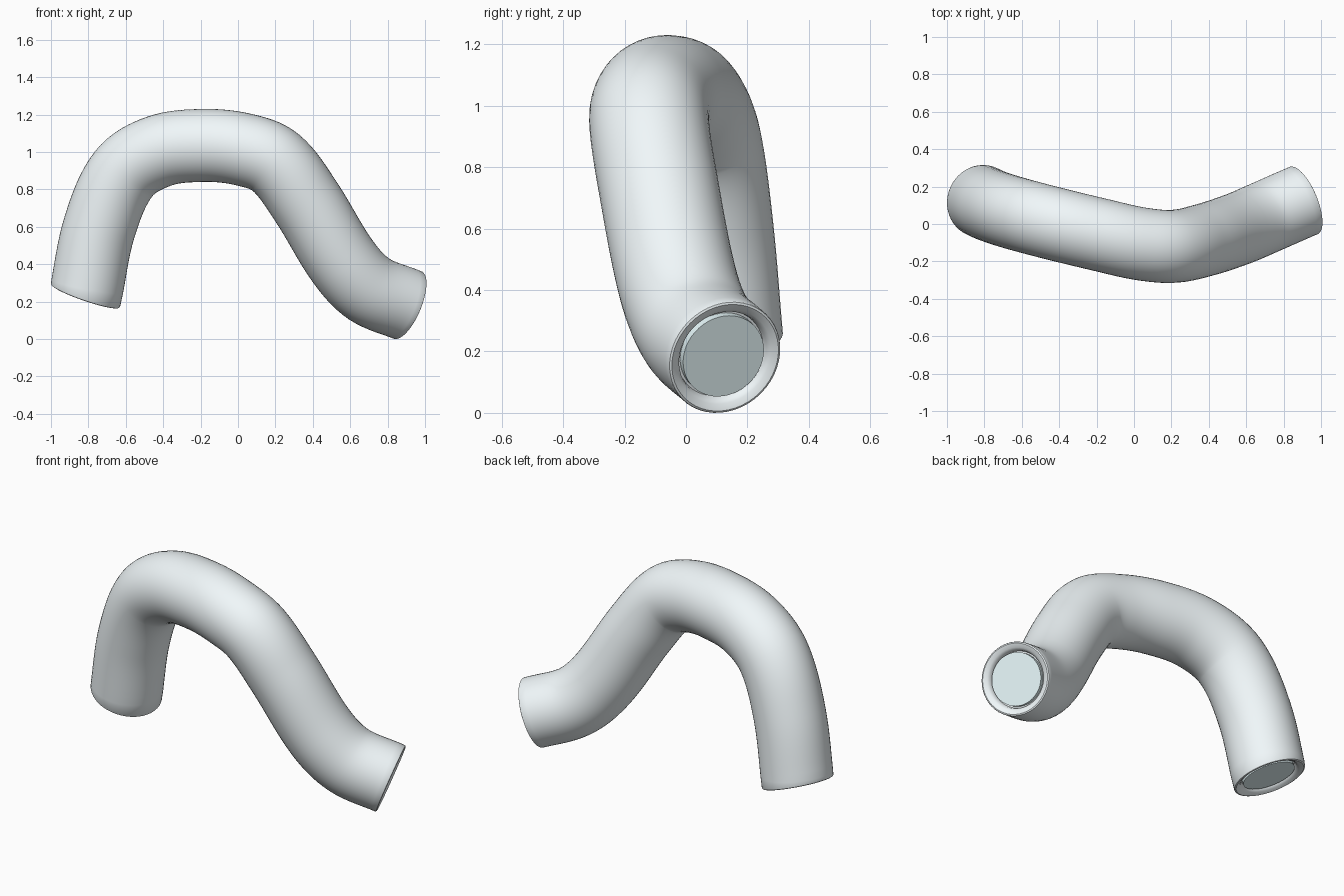
import bpy, bmesh, math
from mathutils import Vector

if "Cube" in bpy.data.objects:
    bpy.data.objects.remove(bpy.data.objects["Cube"])

R, SIDES, STEPS = 0.195, 48, 8
path = [Vector(p) for p in [
    (-0.815, 0.122, 0.235), (-0.74, 0.09, 0.60), (-0.61, 0.05, 0.885),
    (-0.42, 0.0, 1.005), (-0.18, -0.058, 1.035), (0.03, -0.105, 1.013),
    (0.20, -0.12, 0.945), (0.36, -0.09, 0.74), (0.56, -0.025, 0.415),
    (0.70, 0.035, 0.268), (0.906, 0.125, 0.182)]]
start_dir = Vector((0.32, -0.13, 0.93)).normalized()
end_dir = Vector((0.86, 0.36, -0.36)).normalized()

# Tangent at every path point
tan = [(path[i + 1] - path[i - 1]).normalized() for i in range(1, len(path) - 1)]
tan = [Vector((0.2, -0.09, 0.97)).normalized()] + tan + [end_dir]

# Smooth centre line through the points (Hermite)
line = []
for i in range(len(path) - 1):
    a, b = path[i], path[i + 1]
    seg = (b - a).length
    ta, tb = tan[i] * seg, tan[i + 1] * seg
    for k in range(STEPS):
        t = k / STEPS
        line.append((2*t**3 - 3*t**2 + 1) * a + (t**3 - 2*t**2 + t) * ta
                    + (3*t**2 - 2*t**3) * b + (t**3 - t**2) * tb)
line.append(path[-1])
dirs = [(line[min(i + 1, len(line) - 1)] - line[max(i - 1, 0)]).normalized()
        for i in range(len(line))]
dirs[0], dirs[-1] = start_dir, end_dir

# Rolled rim beyond the cut, and the plug inside it: (radius, offset)
rim = [(0.193, 0.004), (0.186, 0.007), (0.165, -0.002), (0.153, -0.014),
       (0.149, -0.035), (0.141, -0.035)]
plug = [(0.141, -0.035), (0.141, -0.008)]


def material(name, color):
    mat = bpy.data.materials.new(name)
    mat.diffuse_color = color
    mat.use_nodes = True
    mat.node_tree.nodes["Principled BSDF"].inputs["Base Color"].default_value = mat.diffuse_color
    return mat


def sweep(name, stations, mat, caps):
    """Skin rings along (position, direction, radius, offset) stations."""
    bm = bmesh.new()
    side = Vector((0, 1, 0))
    rings = []
    for pos, d, r, off in stations:
        side = (side - d * side.dot(d)).normalized()
        up = d.cross(side)
        rings.append([bm.verts.new(pos + d * off + r * (
            math.cos(2 * math.pi * j / SIDES) * side
            + math.sin(2 * math.pi * j / SIDES) * up)) for j in range(SIDES)])
    for a, b in zip(rings, rings[1:]):
        for j in range(SIDES):
            n = (j + 1) % SIDES
            bm.faces.new((a[j], a[n], b[n], b[j]))
    if caps:
        bm.faces.new(list(reversed(rings[0])))
        bm.faces.new(rings[-1])
    mesh = bpy.data.meshes.new(name)
    bm.to_mesh(mesh)
    bm.free()
    mesh.materials.append(mat)
    obj = bpy.data.objects.new(name, mesh)
    bpy.context.collection.objects.link(obj)
    bpy.ops.object.select_all(action='DESELECT')
    bpy.context.view_layer.objects.active = obj
    obj.select_set(True)
    bpy.ops.object.shade_smooth_by_angle(angle=math.radians(40))


# Bent tube with a rolled rim on each end
tube = [(line[0], dirs[0], r, -d) for r, d in reversed(rim)]
tube += [(p, d, R, 0) for p, d in zip(line, dirs)]
tube += [(line[-1], dirs[-1], r, d) for r, d in rim]
sweep("bent_pipe", tube, material("pale_plastic", (0.88, 0.94, 0.96, 1)), False)

# Tinted plugs closing both openings
tint = material("plug_tint", (0.78, 0.92, 0.94, 1))
for name, pos, d in (("left_plug", line[0], -dirs[0]),
                     ("right_plug", line[-1], dirs[-1])):
    sweep(name, [(pos, d, r, off) for r, off in plug], tint, True)
